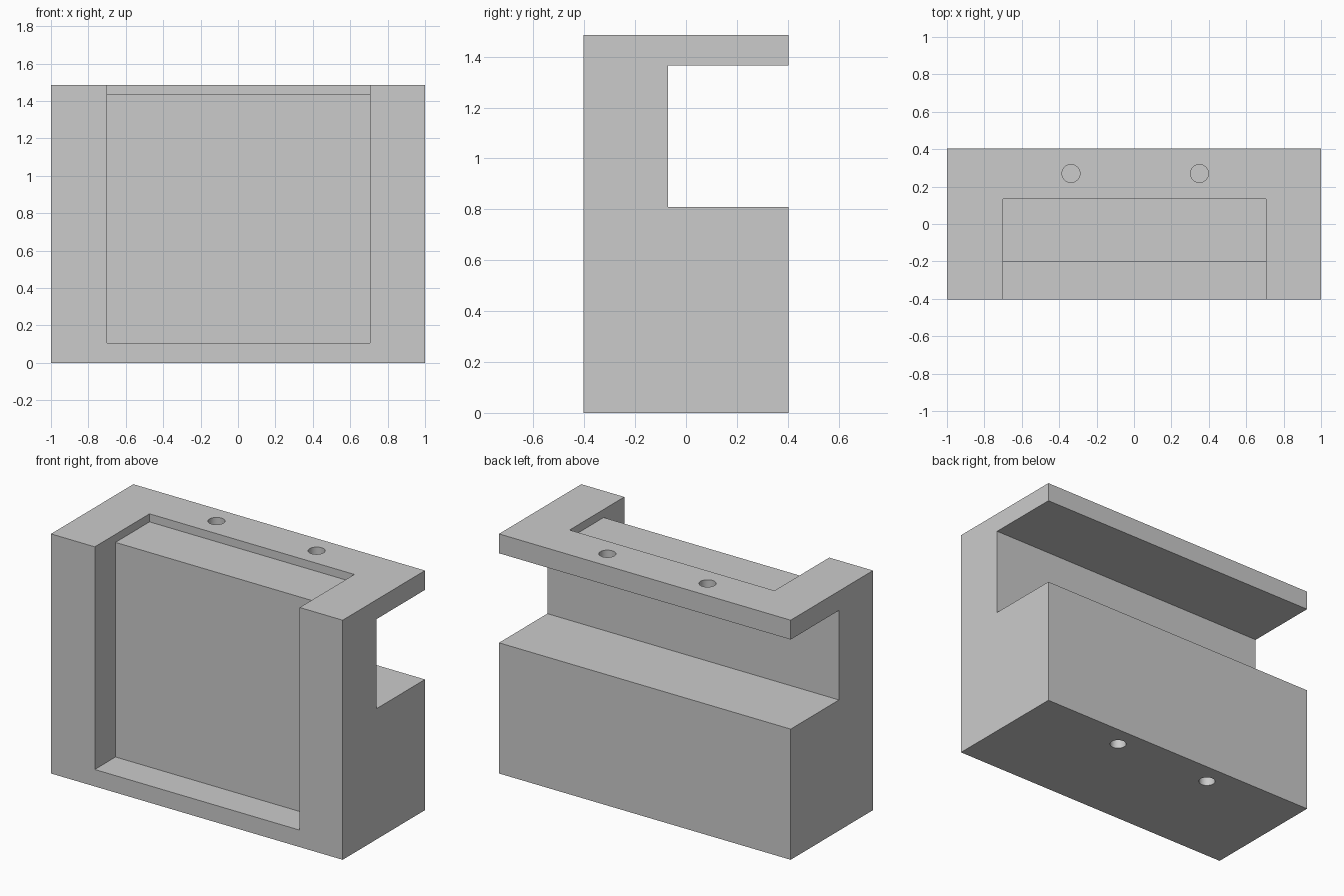
import bpy
import bmesh
from math import radians
from mathutils import Matrix, Vector

default_cube = bpy.data.objects.get("Cube")
if default_cube:
    bpy.data.objects.remove(default_cube, do_unlink=True)

HEIGHT, HALF_DEPTH = 1.485, 0.403
HOLE_RADIUS, HOLE_DEPTH = 0.048, 0.08

# Single plain grey
grey = bpy.data.materials.new("plain_grey")
grey.use_nodes = True
colour = (0.6, 0.6, 0.6, 1)
grey.diffuse_color = colour
grey.node_tree.nodes["Principled BSDF"].inputs["Base Color"].default_value = colour


def make_object(name, bm):
    mesh = bpy.data.meshes.new(name)
    bmesh.ops.recalc_face_normals(bm, faces=bm.faces)
    bm.to_mesh(mesh)
    bm.free()
    mesh.materials.append(grey)
    obj = bpy.data.objects.new(name, mesh)
    bpy.context.collection.objects.link(obj)
    return obj


def box(name, low, high):
    low, high = Vector(low), Vector(high)
    bm = bmesh.new()
    place = Matrix.Translation((low + high) / 2) @ Matrix.Diagonal((*(high - low), 1))
    bmesh.ops.create_cube(bm, size=1, matrix=place)
    return make_object(name, bm)


def hole(name, x, z):
    bm = bmesh.new()
    bmesh.ops.create_cone(bm, cap_ends=True, segments=48, radius1=HOLE_RADIUS,
                          radius2=HOLE_RADIUS, depth=2 * HOLE_DEPTH,
                          matrix=Matrix.Translation((x, 0.27, z)))
    return make_object(name, bm)


# Holder body: side profile with the rear slot, extruded across the width
profile = [(-HALF_DEPTH, 0), (HALF_DEPTH, 0), (HALF_DEPTH, 0.81), (-0.07, 0.81),
           (-0.07, 1.365), (HALF_DEPTH, 1.365), (HALF_DEPTH, HEIGHT), (-HALF_DEPTH, HEIGHT)]
bm = bmesh.new()
side = bm.faces.new([bm.verts.new((-1, y, z)) for y, z in profile])
extruded = bmesh.ops.extrude_face_region(bm, geom=[side])["geom"]
bmesh.ops.translate(bm, vec=(2, 0, 0),
                    verts=[v for v in extruded if isinstance(v, bmesh.types.BMVert)])
body = make_object("holder_body", bm)

# Front pocket, shallow top recess and blind round holes above and below
cutters = [
    box("front_pocket_cutter", (-0.7, -0.6, 0.105), (0.705, -0.2, 1.7)),
    box("top_recess_cutter", (-0.7, -0.5, 1.435), (0.705, 0.133, 1.6)),
]
for x in (-0.337, 0.35):
    cutters.append(hole("top_hole_cutter", x, HEIGHT))
    cutters.append(hole("bottom_hole_cutter", x, 0))

bpy.context.view_layer.objects.active = body
body.select_set(True)
for cutter in cutters:
    cutter.hide_render = True
    cut = body.modifiers.new(cutter.name, "BOOLEAN")
    cut.operation = "DIFFERENCE"
    cut.solver = "EXACT"
    cut.object = cutter
    bpy.ops.object.modifier_apply(modifier=cut.name)
    bpy.data.objects.remove(cutter, do_unlink=True)

# Smooth hole walls, crisp edges elsewhere
bpy.ops.object.shade_smooth_by_angle(angle=radians(30))
